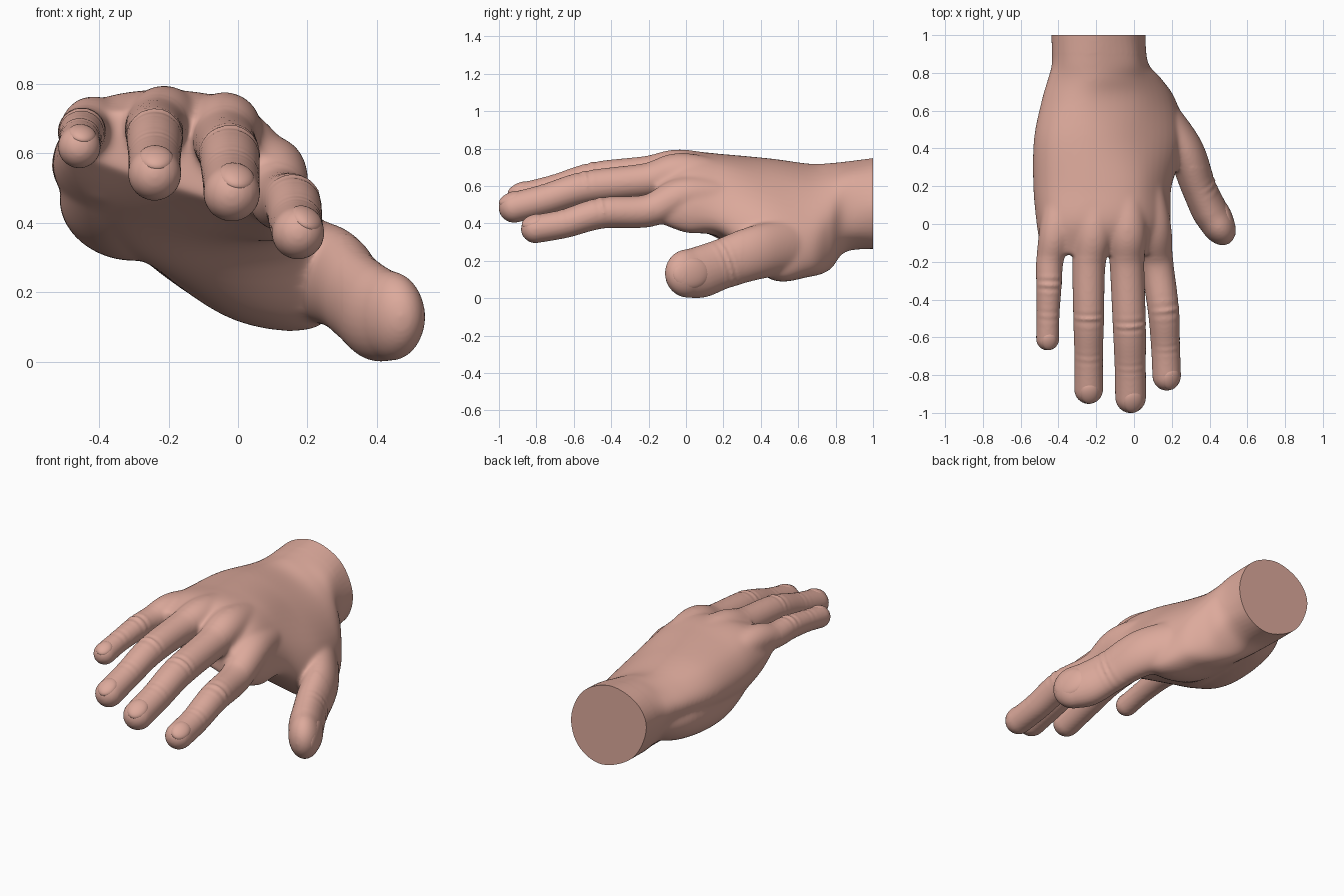
import bpy, bmesh, math
from mathutils import Vector, Matrix

if "Cube" in bpy.data.objects:
    bpy.data.objects.remove(bpy.data.objects["Cube"])

skin = bpy.data.materials.new("skin")
skin.diffuse_color = (0.72, 0.40, 0.33, 1)
skin.use_nodes = True
skin.node_tree.nodes["Principled BSDF"].inputs["Base Color"].default_value = skin.diffuse_color


def catmull(p0, p1, p2, p3, t):
    return 0.5 * (2 * p1 + (p2 - p0) * t + (2 * p0 - 5 * p1 + 4 * p2 - p3) * t * t
                  + (3 * p1 - p0 - 3 * p2 + p3) * t ** 3)


def spline(pts, steps, closed=False):
    """Smooth curve through points of any dimension."""
    pts = [Vector(p) for p in pts]
    n = len(pts)
    pick = (lambda i: pts[i % n]) if closed else (lambda i: pts[max(0, min(n - 1, i))])
    out = [catmull(pick(i - 1), pick(i), pick(i + 1), pick(i + 2), k / steps)
           for i in range(n if closed else n - 1) for k in range(steps)]
    return out if closed else out + [pts[-1]]


def loft(bm, rings):
    """Skin a list of rings and cap both ends."""
    rows = [[bm.verts.new(p) for p in ring] for ring in rings]
    n = len(rows[0])
    for a, b in zip(rows, rows[1:]):
        for i in range(n):
            bm.faces.new((a[i], a[(i + 1) % n], b[(i + 1) % n], b[i]))
    bm.faces.new(rows[0])
    bm.faces.new(rows[-1][::-1])


def frame(d, roll):
    """Width axis and back-of-finger axis for a finger running along d."""
    side = d.cross(Vector((0, 0, 1))).normalized()
    up = side.cross(d)
    c, s = math.cos(roll), math.sin(roll)
    return side * c + up * s, up * c - side * s


def digit(bm, pts, roll, depth, joints=()):
    """Finger tube with skin folds over the joints and a rounded tip."""
    path = spline(pts, 16)
    rings = []
    for i, p in enumerate(path):
        d = (path[min(i + 1, len(path) - 1)] - path[max(i - 1, 0)]).to_3d().normalized()
        side, up = frame(d, roll)
        c, r = p.to_3d(), p[3]
        fold = 0
        for j, height in joints:
            s = (c - Vector(j[:3])).dot(d)
            fold += height * math.cos(2 * math.pi * s / 0.04) * math.exp(-(s / 0.04) ** 2)
        ring = []
        for k in range(28):
            a = 2 * math.pi * k / 28
            v = side * math.sin(a) * r + up * math.cos(a) * r * depth
            ring.append(c + v + v.normalized() * fold * max(0, math.cos(a)))
        rings.append(ring)
    last = rings[-1]
    for k in range(1, 9):
        t = math.sin(k / 8.3 * math.pi / 2)
        rings.append([c + d * r * t * 1.02 + (q - c) * math.sqrt(1 - t * t) for q in last])
    loft(bm, rings)
    return c, d, side, up, r


# Palm and wrist: (x, z) outlines at stations along y
palm = {
    1.06: [(-.44, .55), (-.38, .69), (-.2, .757), (-.03, .68), (.06, .5), (0, .33), (-.15, .265), (-.35, .36)],
    .86: [(-.435, .56), (-.36, .69), (-.2, .73), (0, .65), (.07, .48), (.04, .32), (-.13, .25), (-.34, .35)],
    .77: [(-.455, .56), (-.37, .68), (-.2, .72), (.01, .62), (.14, .42), (.1, .2), (-.06, .16), (-.3, .32)],
    .66: [(-.485, .55), (-.4, .68), (-.22, .715), (.03, .6), (.2, .38), (.19, .15), (-.02, .13), (-.28, .31)],
    .45: [(-.523, .53), (-.45, .7), (-.22, .745), (.02, .65), (.23, .42), (.26, .13), (0, .13), (-.28, .3)],
    .2: [(-.528, .53), (-.46, .71), (-.22, .77), (.03, .71), (.18, .51), (.17, .35), (-.08, .31), (-.33, .33)],
    0: [(-.515, .57), (-.44, .735), (-.22, .78), (.02, .73), (.185, .54), (.15, .36), (-.06, .38), (-.38, .45)],
    -.16: [(-.49, .63), (-.42, .71), (-.22, .715), (-.02, .66), (.15, .51), (.13, .41), (-.05, .46), (-.36, .56)],
}
bm = bmesh.new()
outlines = [spline([(x, y, z) for x, z in o], 6, True) for y, o in palm.items()]
columns = [spline([o[i] for o in outlines], 8) for i in range(len(outlines[0]))]
loft(bm, [list(row) for row in zip(*columns)])

# Heel of the palm on the little-finger side
digit(bm, [(-.27, .8, .5, .13), (-.32, .6, .46, .18), (-.325, .3, .455, .192), (-.36, .05, .55, .14)],
      math.radians(15), .8)

# Fingers from inside the palm to the tip: (x, y, z, half width)
little = [(-.36, .4, .58, .07), (-.41, 0, .675, .087), (-.445, -.19, .662, .073),
          (-.45, -.32, .66, .068), (-.455, -.48, .64, .061), (-.457, -.607, .618, .062)]
ring_f = [(-.2, .4, .62, .08), (-.21, 0, .69, .104), (-.238, -.21, .672, .088),
          (-.24, -.49, .645, .082), (-.24, -.7, .585, .076), (-.24, -.875, .54, .077)]
middle = [(-.07, .4, .59, .08), (-.04, 0, .67, .106), (-.037, -.21, .63, .092),
          (-.025, -.53, .592, .088), (-.02, -.75, .527, .083), (-.018, -.918, .485, .082)]
index = [(.02, .4, .51, .08), (.09, .02, .55, .102), (.12, -.2, .468, .088),
         (.155, -.45, .455, .083), (.167, -.65, .398, .077), (.173, -.805, .37, .076)]
thumb = [(.05, .68, .29, .15), (.257, .41, .252, .147), (.34, .2, .185, .134),
         (.395, .08, .141, .138), (.436, .01, .132, .13)]
tips = [digit(bm, f, math.radians(a), 1, ((f[3], .007), (f[4], .003)))
        for f, a in ((little, 12), (ring_f, 5), (middle, 14), (index, 28))]
tips.append(digit(bm, thumb, math.radians(88), .69, ((thumb[2], .007),)))

mesh = bpy.data.meshes.new("hand")
bm.to_mesh(mesh)
bm.free()
hand = bpy.data.objects.new("hand", mesh)
bpy.context.collection.objects.link(hand)
bpy.context.view_layer.objects.active = hand
hand.select_set(True)

# Fuse everything into one skin and soften it
m = hand.modifiers.new("fuse", 'REMESH')
m.mode, m.voxel_size = 'VOXEL', 0.008
bpy.ops.object.modifier_apply(modifier="fuse")
m = hand.modifiers.new("soften", 'SMOOTH')
m.factor, m.iterations = 0.5, 10
bpy.ops.object.modifier_apply(modifier="soften")

# Soften the palm joins further, then cut the wrist flat
bm = bmesh.new()
bm.from_mesh(hand.data)
web = [v for v in bm.verts if -.18 < v.co.y < .9 and not (v.co.x > .3 and v.co.y < .3)]
for _ in range(16):
    bmesh.ops.smooth_vert(bm, verts=web, factor=0.5, use_axis_x=True, use_axis_y=True, use_axis_z=True)
bmesh.ops.bisect_plane(bm, geom=bm.verts[:] + bm.edges[:] + bm.faces[:],
                       plane_co=(0, 1, 0), plane_no=(0, 1, 0), clear_outer=True)
bmesh.ops.holes_fill(bm, edges=[e for e in bm.edges if e.is_boundary], sides=0)
bmesh.ops.recalc_face_normals(bm, faces=bm.faces[:])
bm.to_mesh(hand.data)
bm.free()
hand.data.materials.clear()
hand.data.materials.append(skin)
bpy.ops.object.shade_smooth_by_angle(angle=math.radians(50))

# Nails: thin domed plates sunk into the finger tips
names = ("little_nail", "ring_nail", "middle_nail", "index_nail", "thumb_nail")
for name, (c, d, side, up, r) in zip(names, tips):
    depth = .69 if name == "thumb_nail" else 1
    basis = Matrix((side, d, up)).transposed()
    tilt = Matrix.Rotation(math.radians(-12), 3, 'X')
    size = Matrix.Diagonal((.66 * r, .82 * r, .38 * r * depth))
    mat = (basis @ tilt @ size).to_4x4()
    mat.translation = c + up * r * depth * .63 + d * r * .1
    bm = bmesh.new()
    bmesh.ops.create_uvsphere(bm, u_segments=28, v_segments=16, radius=1, matrix=mat)
    bmesh.ops.recalc_face_normals(bm, faces=bm.faces[:])
    for f in bm.faces:
        f.smooth = True
    me = bpy.data.meshes.new(name)
    bm.to_mesh(me)
    bm.free()
    me.materials.append(skin)
    bpy.context.collection.objects.link(bpy.data.objects.new(name, me))
